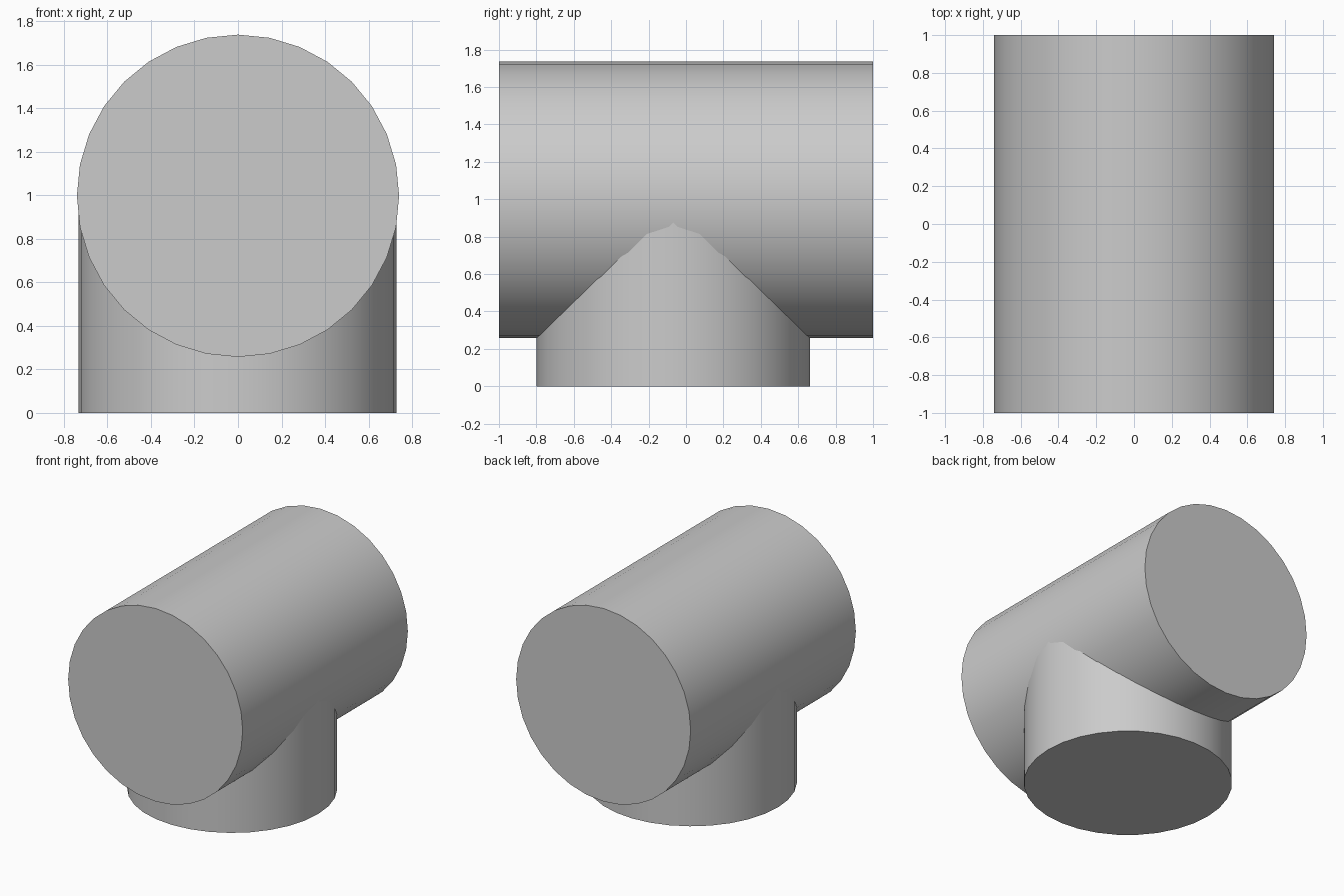
import bpy
import math

cube = bpy.data.objects.get("Cube")
if cube:
    bpy.data.objects.remove(cube, do_unlink=True)

# Plain grey for the whole fitting
grey = bpy.data.materials.new("plain_grey")
grey.use_nodes = True
colour = (0.6, 0.6, 0.6, 1)
grey.diffuse_color = colour
grey.node_tree.nodes["Principled BSDF"].inputs["Base Color"].default_value = colour


def pipe(name, radius, length, centre, tilt=0):
    bpy.ops.mesh.primitive_cylinder_add(
        vertices=32, radius=radius, depth=length, location=centre, rotation=(tilt, 0, 0))
    obj = bpy.context.object
    obj.name = name
    obj.data.materials.append(grey)
    bpy.ops.object.shade_smooth_by_angle(angle=math.radians(30))
    return obj


# Horizontal barrel running front to back
pipe("main_barrel", 0.74, 2, (0, 0, 0.997), math.pi / 2)

# Upright branch that ends inside the barrel
pipe("lower_branch", 0.73, 0.96, (-0.002, -0.068, 0.48))
